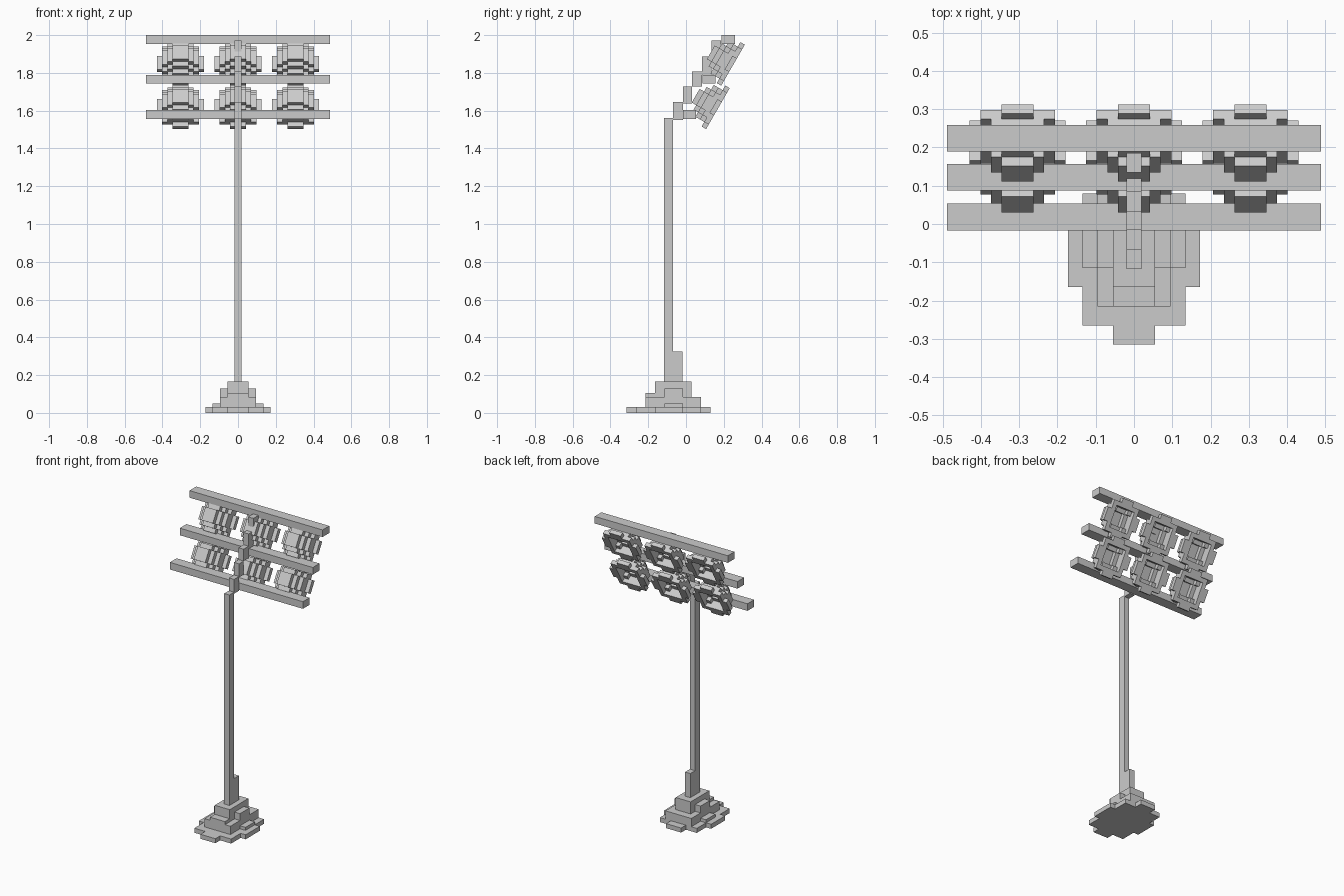
import bpy, bmesh, math
from mathutils import Matrix, Vector

if "Cube" in bpy.data.objects:
    bpy.data.objects.remove(bpy.data.objects["Cube"])

grey = bpy.data.materials.new("light_grey")
grey.diffuse_color = (0.6, 0.6, 0.6, 1)
grey.use_nodes = True
grey.node_tree.nodes["Principled BSDF"].inputs["Base Color"].default_value = grey.diffuse_color


def finish(name, bm):
    me = bpy.data.meshes.new(name)
    bm.to_mesh(me)
    bm.free()
    me.materials.append(grey)
    ob = bpy.data.objects.new(name, me)
    bpy.context.collection.objects.link(ob)
    return ob


def boxes(name, items):
    """Each item: (half width in x, y0, y1, z0, z1), centred on x = 0."""
    bm = bmesh.new()
    for hx, y0, y1, z0, z1 in items:
        m = Matrix.Translation((0, (y0 + y1) / 2, (z0 + z1) / 2)) @ Matrix.Diagonal((2 * hx, y1 - y0, z1 - z0, 1))
        bmesh.ops.create_cube(bm, size=1, matrix=m)
    return finish(name, bm)


# Stepped round ground plate
boxes("base_plate", [(0.055, -0.315, 0.13, 0, 0.03),
                     (0.135, -0.265, 0.08, 0, 0.03),
                     (0.172, -0.165, -0.017, 0, 0.03)])
# Stepped mound on the plate
boxes("base_mound", [(0.135, -0.115, -0.017, 0.03, 0.05),
                     (0.095, -0.215, 0.08, 0.03, 0.085),
                     (0.055, -0.215, 0.03, 0.03, 0.105),
                     (0.095, -0.115, -0.017, 0.03, 0.13),
                     (0.055, -0.165, 0.03, 0.03, 0.165)])
# Mast with its foot block
boxes("mast", [(0.019, -0.117, -0.068, 0.1, 1.56)])
boxes("mast_foot", [(0.019, -0.068, -0.018, 0.1, 0.325)])
# Stepped leaning spine that carries the beams
boxes("spine", [(0.019, -0.068, -0.016, 1.55, 1.645),
                (0.019, -0.016, 0.032, 1.638, 1.728),
                (0.019, 0.032, 0.084, 1.728, 1.807),
                (0.019, 0.084, 0.134, 1.79, 1.888),
                (0.019, 0.134, 0.186, 1.886, 1.972)])
# Three cross beams
for n, (y, z) in enumerate([(0.018, 1.58), (0.122, 1.767), (0.224, 1.977)]):
    boxes("cross_beam_%d" % (n + 1), [(0.488, y - 0.035, y + 0.035, z - 0.024, z + 0.023)])


# Lamp: stepped hollow dish made of small cells, opening along +y
def lamp_mesh():
    p, depth = 0.0278, 0.0272
    outer = [4.3, 3.7, 3.2, 2.3, 1.5]
    hole = [2.9, 2.3, 1.5, 0, 0]
    cells = {(i, k, j) for k in range(5) for i in range(-4, 5) for j in range(-4, 5)
             if hole[k] <= math.hypot(i, j) <= outer[k]}
    bm = bmesh.new()
    for c in cells:
        for axis in range(3):
            for s in (-1, 1):
                nb = list(c)
                nb[axis] += s
                if tuple(nb) in cells:
                    continue
                a, b = (axis + 1) % 3, (axis + 2) % 3
                vs = []
                for da, db in ((-1, -1), (1, -1), (1, 1), (-1, 1)):
                    v = Vector(c)
                    v[axis] += s / 2
                    v[a] += da / 2
                    v[b] += db / 2
                    vs.append(bm.verts.new((v.x * p, -(v.y + 0.5) * depth, v.z * p)))
                bm.faces.new(vs)
    bmesh.ops.remove_doubles(bm, verts=bm.verts, dist=1e-5)
    bmesh.ops.recalc_face_normals(bm, faces=bm.faces)
    return finish("lamp", bm)


# Two rows of three lamps, leaning 30 degrees downward
first = lamp_mesh()
for row, (y, z) in enumerate([(0.169, 1.611), (0.249, 1.841)]):
    for col in (-1, 0, 1):
        ob = first if (row, col) == (0, -1) else first.copy()
        if ob is not first:
            bpy.context.collection.objects.link(ob)
        ob.name = "lamp_row%d_%d" % (row + 1, col + 2)
        ob.location = (0.304 * col, y, z)
        ob.rotation_euler = (math.radians(-30), 0, 0)
